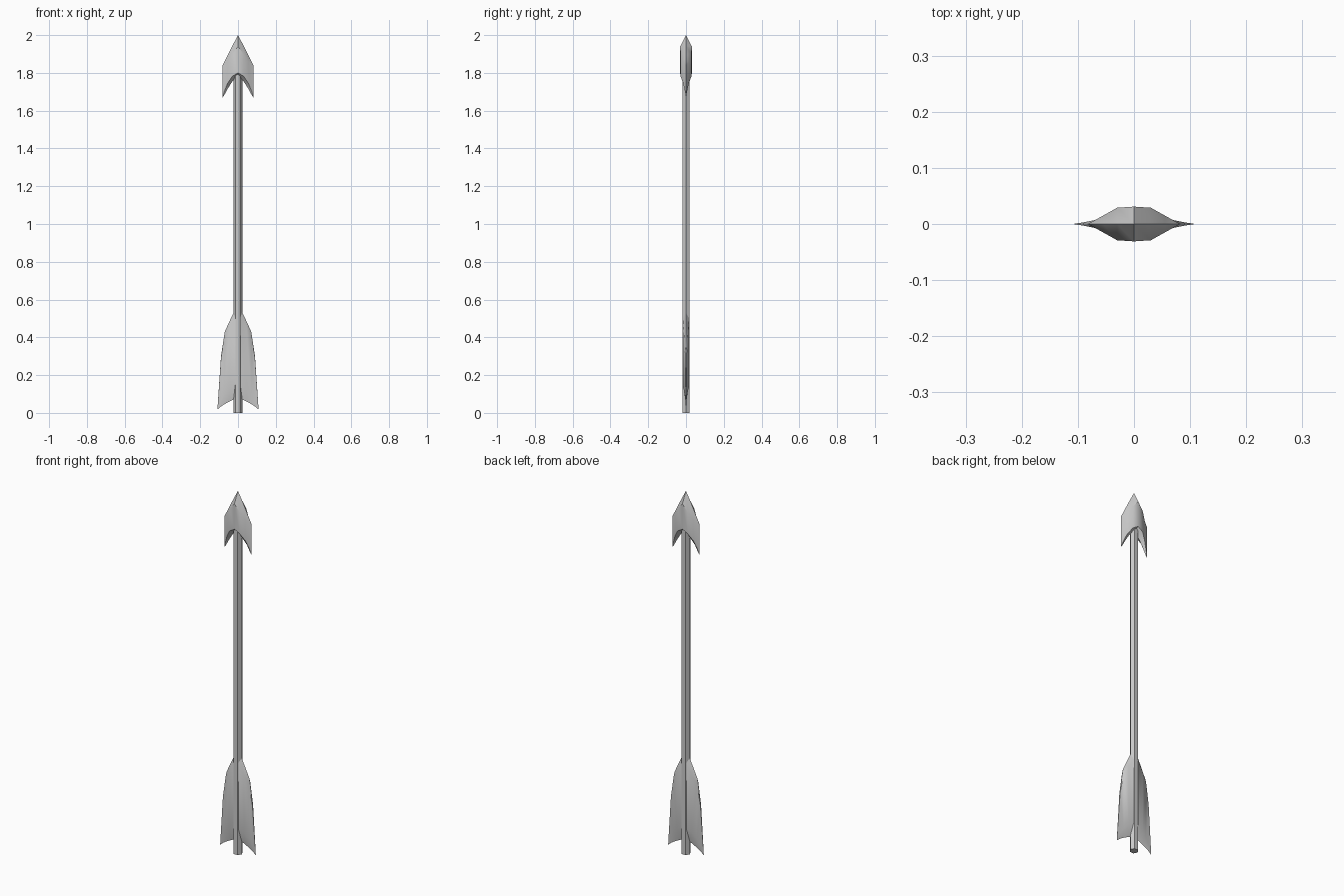
import bpy, bmesh, math

if "Cube" in bpy.data.objects:
    bpy.data.objects.remove(bpy.data.objects["Cube"])


def blade(name, columns):
    """Loft lens-shaped columns: x, top, face top, face bottom, bottom, half thickness."""
    bm = bmesh.new()
    rings = []
    for x, top, face_top, face_bot, bot, t in columns:
        pts = [(0, top), (-t, face_top), (-t, face_bot),
               (0, bot), (t, face_bot), (t, face_top)]
        rings.append([bm.verts.new((x, y, z)) for y, z in pts])
    for a, b in zip(rings, rings[1:]):
        for i in range(6):
            j = (i + 1) % 6
            bm.faces.new((a[i], a[j], b[j], b[i]))
    bm.faces.new(rings[0])
    bm.faces.new(rings[-1][::-1])
    bmesh.ops.remove_doubles(bm, verts=bm.verts, dist=0.0005)
    bmesh.ops.recalc_face_normals(bm, faces=bm.faces)
    mesh = bpy.data.meshes.new(name)
    bm.to_mesh(mesh)
    bm.free()
    ob = bpy.data.objects.new(name, mesh)
    bpy.context.collection.objects.link(ob)
    bpy.ops.object.select_all(action='DESELECT')
    ob.select_set(True)
    bpy.context.view_layer.objects.active = ob
    bpy.ops.object.shade_smooth_by_angle(angle=math.radians(35))
    return ob


def mirrored(half):
    return [(-c[0], *c[1:]) for c in reversed(half) if c[0] > 0] + half


# Hexagonal shaft with flat faces to front and back
bpy.ops.mesh.primitive_cylinder_add(vertices=6, radius=0.024, depth=1.84,
                                    location=(0, 0, 0.92),
                                    rotation=(0, 0, math.radians(30)))
shaft = bpy.context.object
shaft.name = "shaft"
shaft.scale.y = 0.9

# Barbed arrowhead
head = [(0.0, 2.0, 1.94, 1.80, 1.782, 0.031),
        (0.03, 1.943, 1.90, 1.782, 1.755, 0.029),
        (0.055, 1.893, 1.86, 1.745, 1.715, 0.015),
        (0.073, 1.857, 1.845, 1.70, 1.682, 0.005),
        (0.082, 1.84, 1.84, 1.668, 1.668, 0.0)]
blade("arrowhead", mirrored(head))

# Two swept tail vanes
vane = [(0.014, 0.55, 0.50, 0.15, 0.075, 0.017),
        (0.045, 0.485, 0.45, 0.13, 0.06, 0.013),
        (0.07, 0.43, 0.41, 0.10, 0.047, 0.007),
        (0.09, 0.30, 0.29, 0.065, 0.034, 0.003),
        (0.109, 0.018, 0.018, 0.018, 0.018, 0.0)]
blade("right_vane", vane)
blade("left_vane", [(-c[0], *c[1:]) for c in vane])
